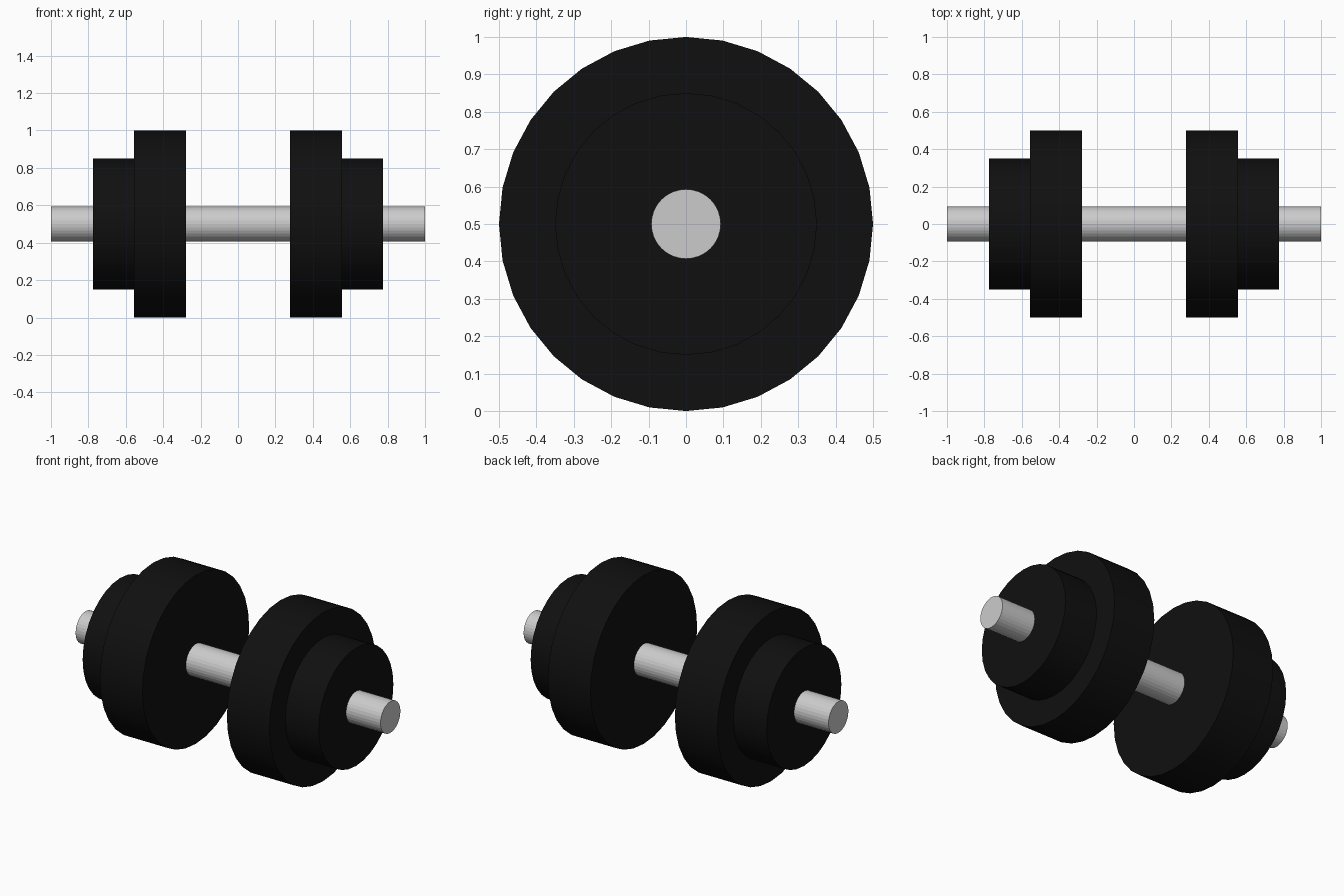
import bpy
import math

if "Cube" in bpy.data.objects:
    bpy.data.objects.remove(bpy.data.objects["Cube"])


def material(name, colour):
    mat = bpy.data.materials.new(name)
    mat.diffuse_color = colour
    mat.use_nodes = True
    mat.node_tree.nodes["Principled BSDF"].inputs["Base Color"].default_value = mat.diffuse_color
    return mat


def cylinder_x(name, x0, x1, radius, mat=None, smooth=False):
    """Cylinder along x between x0 and x1, on the bar's centre line."""
    bpy.ops.mesh.primitive_cylinder_add(
        vertices=32, radius=radius, depth=abs(x1 - x0),
        location=((x0 + x1) / 2, 0, 0.5), rotation=(0, math.pi / 2, 0))
    obj = bpy.context.object
    obj.name = name
    bpy.ops.object.transform_apply(location=False, rotation=True, scale=True)
    if mat:
        obj.data.materials.append(mat)
    if smooth:
        bpy.ops.object.shade_smooth_by_angle(angle=math.radians(30))
    return obj


black = material("black_rubber", (0.005, 0.005, 0.005, 1))

# Grip bar through everything
cylinder_x("bar", -1, 1, 0.093)

# Large inner and small outer weight plates on each end
for side, s in (("left", -1), ("right", 1)):
    cylinder_x(f"large_plate_{side}", s * 0.277, s * 0.556, 0.5, black, True)
    cylinder_x(f"small_plate_{side}", s * 0.556, s * 0.774, 0.35, black, True)
